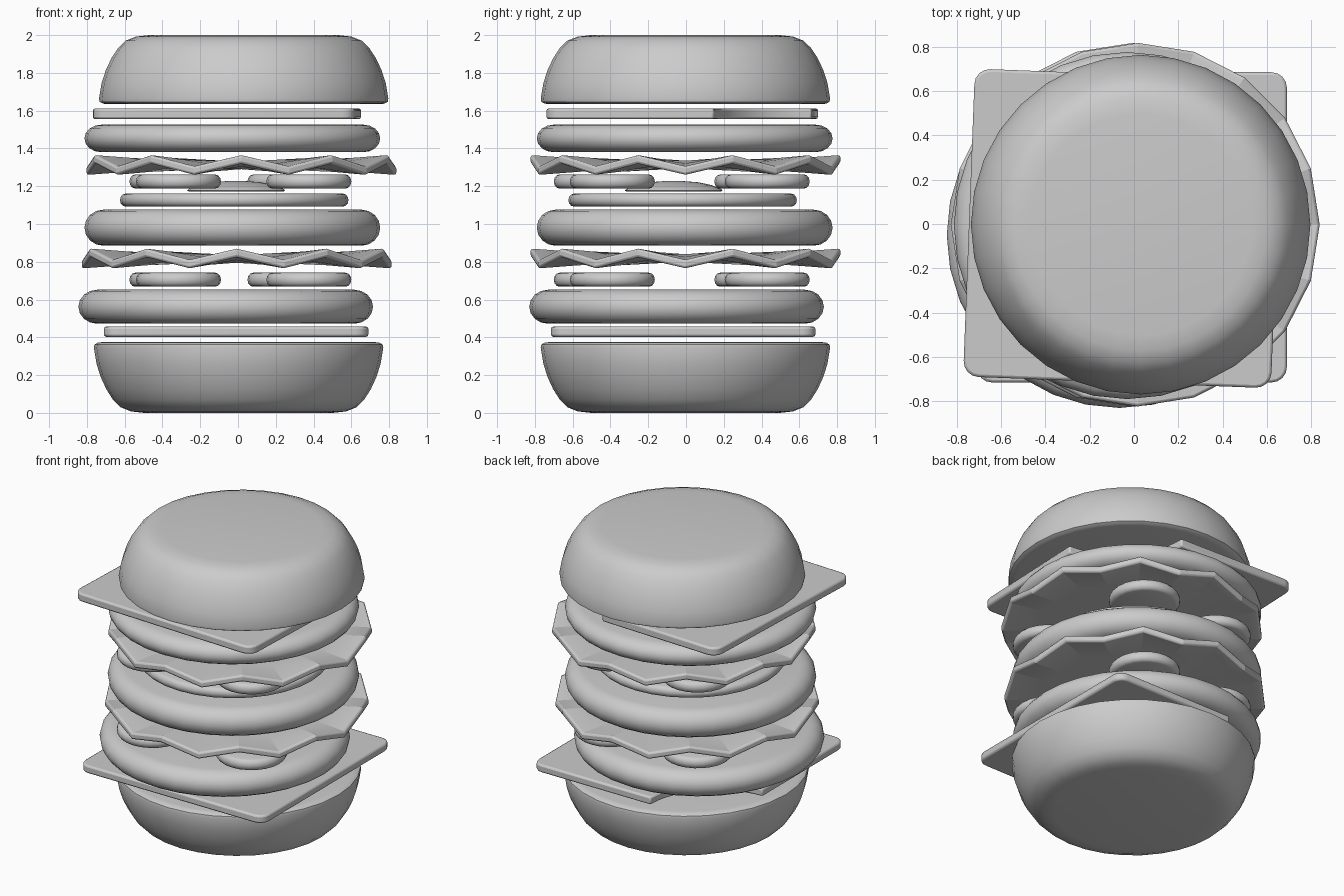
import bpy, bmesh, math
from mathutils import Vector, Matrix

old = bpy.data.objects.get("Cube")
if old:
    bpy.data.objects.remove(old)

GREY = (0.6, 0.6, 0.6, 1)
clay = bpy.data.materials.new("plain_grey")
clay.use_nodes = True
clay.diffuse_color = GREY
clay.node_tree.nodes["Principled BSDF"].inputs["Base Color"].default_value = GREY


def finish(name, bm, location, angle=40, bevel=0.0):
    """Turn a bmesh into a shaded object."""
    bmesh.ops.recalc_face_normals(bm, faces=bm.faces)
    mesh = bpy.data.meshes.new(name)
    bm.to_mesh(mesh)
    bm.free()
    mesh.materials.append(clay)
    obj = bpy.data.objects.new(name, mesh)
    bpy.context.collection.objects.link(obj)
    obj.location = location
    if bevel:
        mod = obj.modifiers.new("soft_edge", 'BEVEL')
        mod.width = bevel
        mod.segments = 2
        mod.limit_method = 'ANGLE'
    bpy.ops.object.select_all(action='DESELECT')
    bpy.context.view_layer.objects.active = obj
    obj.select_set(True)
    bpy.ops.object.shade_smooth_by_angle(angle=math.radians(angle))
    return obj


def lathe(name, profile, location, sides=32):
    """Spin (radius, height) points round z and cap both ends."""
    bm = bmesh.new()
    rings = []
    for r, z in profile:
        rings.append([bm.verts.new((r * math.cos(math.tau * i / sides),
                                    r * math.sin(math.tau * i / sides), z))
                      for i in range(sides)])
    for low, high in zip(rings, rings[1:]):
        for i in range(sides):
            j = (i + 1) % sides
            bm.faces.new((low[i], low[j], high[j], high[i]))
    bm.faces.new(rings[0])
    bm.faces.new(rings[-1])
    return finish(name, bm, location)


def disc(name, radius, low, high, edge, x, y, steps=4, sides=32):
    """Flat round slice with a rounded rim of the given depth."""
    half = (high - low) / 2
    angles = [-math.pi / 2 + math.pi * k / (2 * steps) for k in range(2 * steps + 1)]
    profile = [(radius - edge + edge * math.cos(a), half + half * math.sin(a)) for a in angles]
    return lathe(name, profile, (x, y, low), sides)


def cheese(name, half, low, high, centre, turn, bite_corner):
    """Square slice with rounded corners, one of them bitten away."""
    points = []
    for c in range(4):
        a = math.pi / 4 + c * math.pi / 2
        sx, sy = math.copysign(1, math.cos(a)), math.copysign(1, math.sin(a))
        start = c * math.pi / 2
        if c == bite_corner:
            for k in range(13):
                t = start - math.pi / 2 - math.pi / 2 * k / 12
                points.append((sx * half + 0.5 * math.cos(t), sy * half + 0.5 * math.sin(t)))
        else:
            for k in range(5):
                t = start + math.pi / 2 * k / 4
                points.append((sx * (half - 0.07) + 0.07 * math.cos(t),
                               sy * (half - 0.07) + 0.07 * math.sin(t)))
    bm = bmesh.new()
    face = bm.faces.new([bm.verts.new((x, y, 0)) for x, y in points])
    new = bmesh.ops.extrude_face_region(bm, geom=[face])["geom"]
    bmesh.ops.translate(bm, vec=(0, 0, high - low),
                        verts=[v for v in new if isinstance(v, bmesh.types.BMVert)])
    bmesh.ops.rotate(bm, verts=bm.verts, matrix=Matrix.Rotation(math.radians(turn), 3, 'Z'))
    return finish(name, bm, (*centre, low), 35, 0.012)


def lettuce(name, low, x, y, waves=10):
    """Leaf with a zigzag rim that flattens towards the middle."""
    bm = bmesh.new()
    count = waves * 2
    for_side = []
    for thick in (0, 0.045):
        rings = []
        for r, amp in ((0.3, 0.0), (0.6, 0.014), (0.82, 0.03)):
            rings.append([bm.verts.new((r * math.cos(math.tau * i / count),
                                        r * math.sin(math.tau * i / count),
                                        0.03 + thick + amp * (1 if i % 2 else -1)))
                          for i in range(count)])
        bm.faces.new(rings[0])
        for inner, outer in zip(rings, rings[1:]):
            for i in range(count):
                j = (i + 1) % count
                bm.faces.new((inner[i], inner[j], outer[j], outer[i]))
        for_side.append(rings[-1])
    bottom, top = for_side
    for i in range(count):
        j = (i + 1) % count
        bm.faces.new((bottom[i], bottom[j], top[j], top[i]))
    return finish(name, bm, (x, y, low), 15, 0.012)


# Buns: the top one is the bottom one turned over
BUN = [(0.5, 0), (0.57, 0.008), (0.625, 0.03), (0.665, 0.07), (0.7, 0.125), (0.73, 0.19),
       (0.752, 0.26), (0.766, 0.345), (0.763, 0.362), (0.745, 0.372), (0.72, 0.375)]
lathe("bottom_bun", BUN, (0.003, -0.003, 0))
lathe("top_bun", [(r, -z * 0.975) for r, z in BUN], (0.03, -0.003, 2))

# Cheese slices
cheese("lower_cheese", 0.70, 0.403, 0.457, (-0.01, -0.015), 0, 1)
cheese("upper_cheese", 0.695, 1.555, 1.612, (-0.05, -0.02), -2.2, 0)

# Patties
disc("lower_patty", 0.78, 0.472, 0.652, 0.1, -0.065, -0.05)
disc("middle_patty", 0.783, 0.885, 1.076, 0.1, -0.03, -0.007)
disc("upper_patty", 0.783, 1.38, 1.526, 0.09, -0.03, -0.007)

# Lettuce leaves
lettuce("lower_lettuce", 0.765, -0.007, -0.003)
lettuce("upper_lettuce", 1.26, 0.018, -0.003)

# Pickle slices under each leaf
for layer, base in (("lower", 0.668), ("upper", 1.188)):
    for n, (x, y) in enumerate(((0.275, 0.43), (0.375, -0.39), (-0.35, 0.375), (-0.315, -0.475))):
        disc(f"{layer}_pickle_{n + 1}", 0.225, base, base + 0.074, 0.03, x, y, 3, 24)

# Egg: round white with a low yolk dome
disc("egg_white", 0.605, 1.092, 1.161, 0.03, -0.02, -0.018, 3)
lathe("egg_yolk", [(0.25, 0), (0.26, 0.006), (0.25, 0.014), (0.2, 0.034),
                   (0.13, 0.049), (0.05, 0.055)], (-0.01, -0.065, 1.172), 24)
